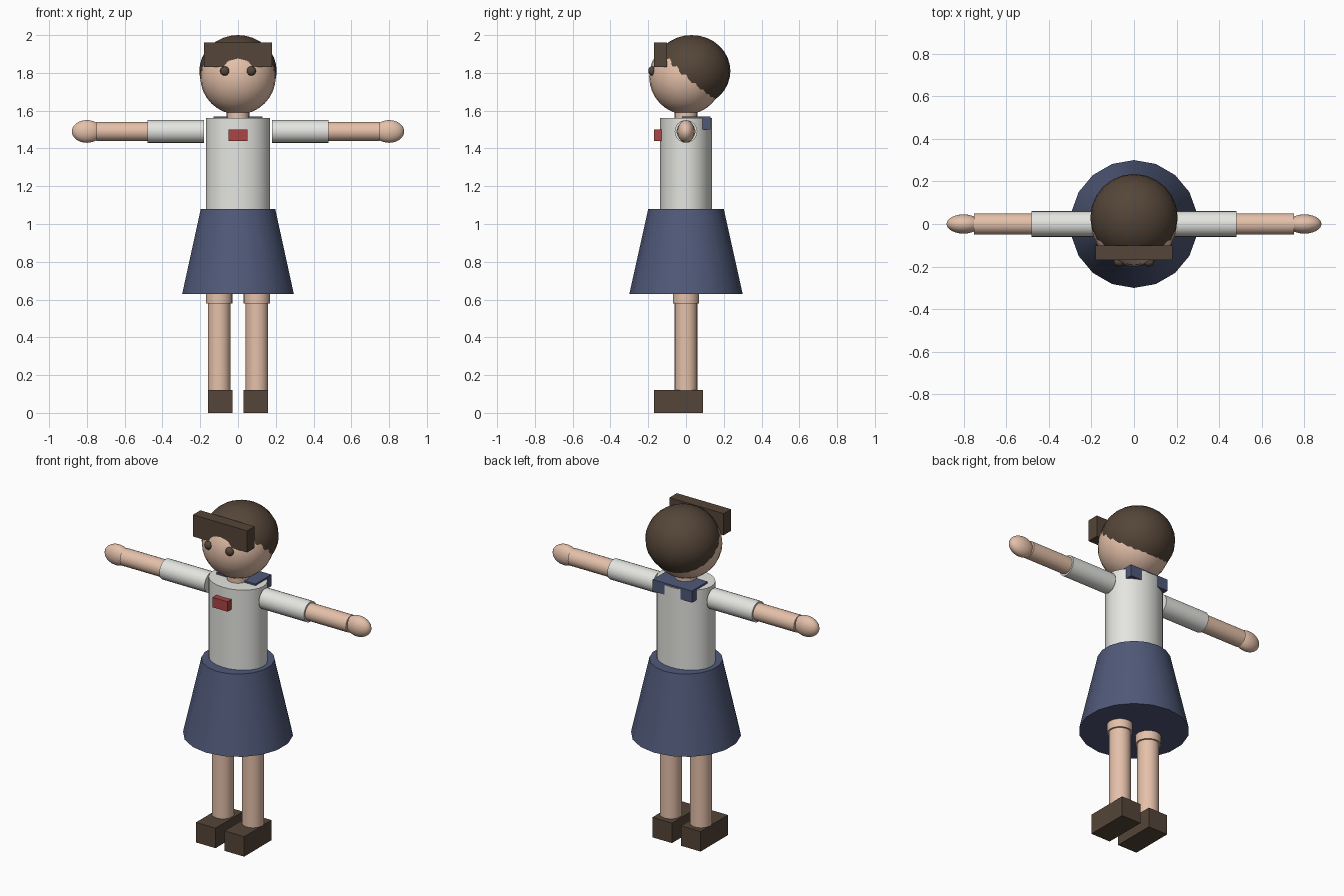
import bpy
import bmesh
import math
from mathutils import Matrix, Vector

cube = bpy.data.objects.get("Cube")
if cube:
    bpy.data.objects.remove(cube, do_unlink=True)


def material(name, rgb):
    m = bpy.data.materials.new(name)
    m.use_nodes = True
    m.diffuse_color = (*rgb, 1)
    m.node_tree.nodes["Principled BSDF"].inputs["Base Color"].default_value = (*rgb, 1)
    return m


skin = material("skin", (0.78, 0.53, 0.40))
white = material("white cloth", (0.78, 0.78, 0.75))
navy = material("navy cloth", (0.08, 0.10, 0.19))
brown = material("dark brown", (0.09, 0.06, 0.04))
red = material("red cloth", (0.40, 0.06, 0.06))


def finish(name, bm, mat, smooth=True):
    mesh = bpy.data.meshes.new(name)
    bm.to_mesh(mesh)
    bm.free()
    mesh.materials.append(mat)
    obj = bpy.data.objects.new(name, mesh)
    bpy.context.collection.objects.link(obj)
    if smooth:
        bpy.ops.object.select_all(action='DESELECT')
        obj.select_set(True)
        bpy.context.view_layer.objects.active = obj
        bpy.ops.object.shade_smooth_by_angle(angle=math.radians(35))
    return obj


def box(name, mat, low, high):
    """Box between two opposite corners."""
    low, high = Vector(low), Vector(high)
    bm = bmesh.new()
    bmesh.ops.create_cube(bm, size=1)
    bmesh.ops.scale(bm, vec=high - low, verts=bm.verts)
    bmesh.ops.translate(bm, vec=(low + high) / 2, verts=bm.verts)
    return finish(name, bm, mat, smooth=False)


def ball(name, mat, center, size, segments=24, rings=16):
    """Ellipsoid with full extents given by size."""
    bm = bmesh.new()
    bmesh.ops.create_uvsphere(bm, u_segments=segments, v_segments=rings, radius=0.5)
    bmesh.ops.scale(bm, vec=size, verts=bm.verts)
    bmesh.ops.translate(bm, vec=center, verts=bm.verts)
    return finish(name, bm, mat)


def tube(name, mat, start, end, r1, r2=None, sides=24, depth=1.0):
    """Capped cylinder or cone; depth flattens it along y."""
    start, end = Vector(start), Vector(end)
    axis = end - start
    bm = bmesh.new()
    bmesh.ops.create_cone(bm, cap_ends=True, segments=sides, radius1=r1,
                          radius2=r1 if r2 is None else r2, depth=axis.length)
    bmesh.ops.scale(bm, vec=(1, depth, 1), verts=bm.verts)
    turn = Vector((0, 0, 1)).rotation_difference(axis).to_matrix().to_4x4()
    bmesh.ops.transform(bm, matrix=Matrix.Translation((start + end) / 2) @ turn, verts=bm.verts)
    return finish(name, bm, mat)


# Head and hair
ball("head", skin, (0, 0, 1.78), (0.40, 0.39, 0.40))
ball("hair", brown, (0, 0.03, 1.81), (0.41, 0.41, 0.38))
box("fringe", brown, (-0.18, -0.17, 1.83), (0.18, -0.10, 1.96))
tube("neck", skin, (0, 0, 1.50), (0, 0, 1.64), 0.06)

# Body and clothes
tube("torso", white, (0, 0, 1.06), (0, 0, 1.56), 0.17, depth=0.81)
tube("skirt", navy, (0, 0, 0.63), (0, 0, 1.08), 0.30, 0.20, sides=18)
box("collar", navy, (-0.13, -0.02, 1.50), (0.13, 0.13, 1.57))
box("chest_bow", red, (-0.05, -0.17, 1.44), (0.05, -0.12, 1.50))

# Paired parts: +x is the model's left
for side, s in (("left", 1), ("right", -1)):
    ball(side + "_eye", brown, (0.07 * s, -0.18, 1.81), (0.05, 0.04, 0.05), 16, 10)
    tube(side + "_sleeve", white, (0.18 * s, 0, 1.49), (0.48 * s, 0, 1.49), 0.06)
    tube(side + "_forearm", skin, (0.46 * s, 0, 1.49), (0.75 * s, 0, 1.49), 0.05)
    ball(side + "_hand", skin, (0.80 * s, 0, 1.49), (0.16, 0.09, 0.12))
    tube(side + "_thigh", skin, (0.10 * s, 0, 0.58), (0.10 * s, 0, 0.90), 0.07)
    tube(side + "_shin", skin, (0.10 * s, 0, 0.10), (0.10 * s, 0, 0.60), 0.06)
    x1, x2 = sorted((0.03 * s, 0.16 * s))
    box(side + "_shoe", brown, (x1, -0.17, 0), (x2, 0.09, 0.12))
